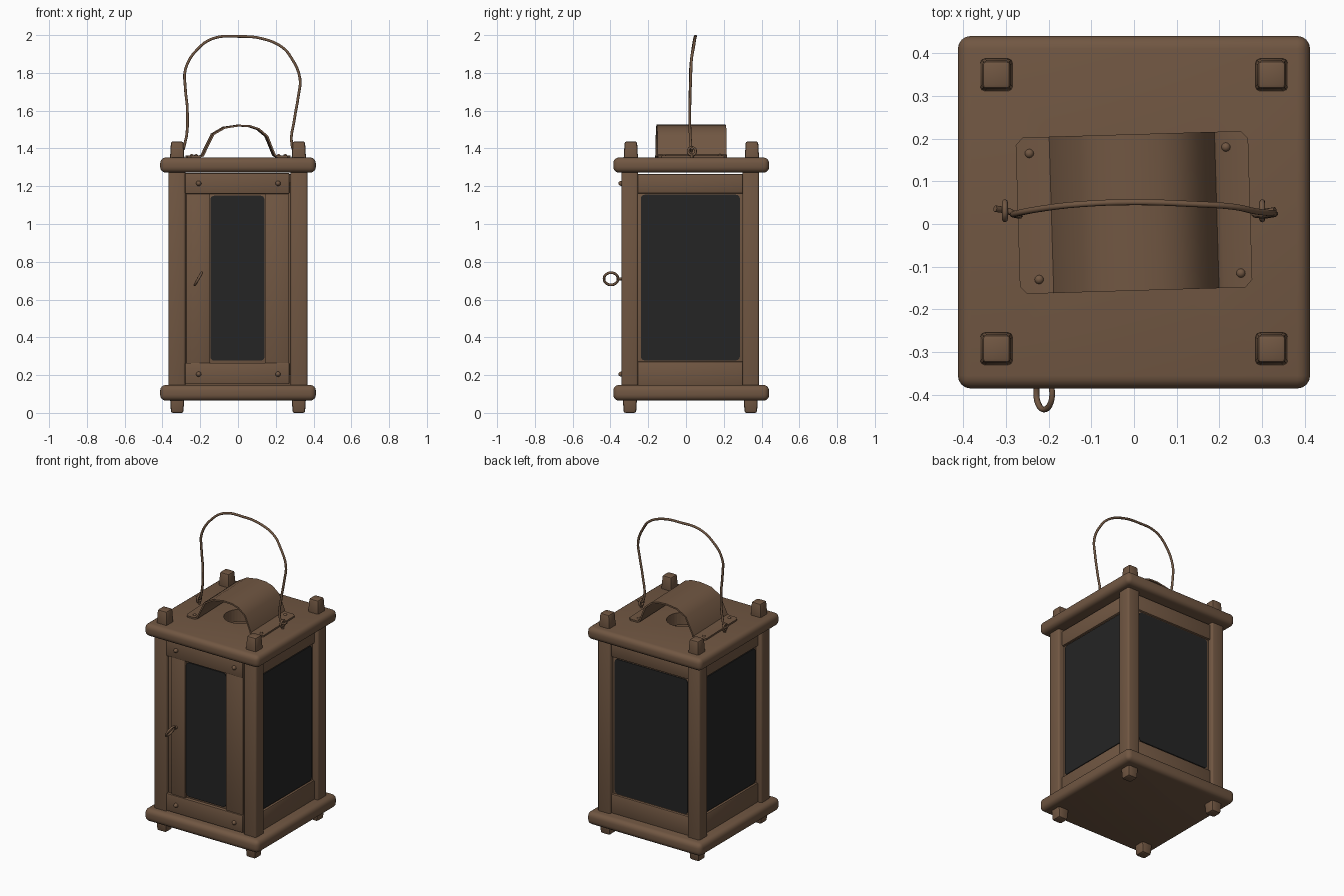
import bpy, bmesh, math
from mathutils import Vector, Matrix

if "Cube" in bpy.data.objects:
    bpy.data.objects.remove(bpy.data.objects["Cube"])

def material(name, col):
    m = bpy.data.materials.new(name)
    m.diffuse_color = (*col, 1)
    m.use_nodes = True
    m.node_tree.nodes["Principled BSDF"].inputs["Base Color"].default_value = m.diffuse_color
    return m

BROWN = material("brown_wood", (0.165, 0.095, 0.055))
BLACK = material("dark_glass", (0.018, 0.018, 0.018))
CY = 0.027                                  # body centre in y

def finish(ob, mat=BROWN, angle=40):
    ob.data.materials.clear()
    ob.data.materials.append(mat)
    bpy.ops.object.select_all(action='DESELECT')
    ob.select_set(True)
    bpy.context.view_layer.objects.active = ob
    bpy.ops.object.shade_smooth_by_angle(angle=math.radians(angle))
    return ob

def to_object(name, bm):
    bmesh.ops.recalc_face_normals(bm, faces=bm.faces)
    me = bpy.data.meshes.new(name)
    bm.to_mesh(me)
    bm.free()
    ob = bpy.data.objects.new(name, me)
    bpy.context.collection.objects.link(ob)
    return ob

def box(name, lo, hi, bevel=0.008, seg=2, taper=0.0):
    """Bevelled box; taper shrinks both ends' outer z side (positive: top, negative: bottom)."""
    bm = bmesh.new()
    bmesh.ops.create_cube(bm, size=1)
    lo, hi = Vector(lo), Vector(hi)
    c, s = (lo + hi) / 2, hi - lo
    for v in bm.verts:
        k = 1 - abs(taper) if v.co.z * taper > 0 else 1
        v.co = Vector((c.x + v.co.x * s.x * k, c.y + v.co.y * s.y * k, c.z + v.co.z * s.z))
    bmesh.ops.bevel(bm, geom=bm.edges[:], offset=bevel, segments=seg, profile=0.5, affect='EDGES')
    return finish(to_object(name, bm))

def tube(name, pts, radius, cyclic=False):
    cu = bpy.data.curves.new(name, 'CURVE')
    cu.dimensions = '3D'
    cu.bevel_depth, cu.bevel_resolution, cu.resolution_u = radius, 2, 4
    cu.use_fill_caps = True
    sp = cu.splines.new('BEZIER')
    sp.bezier_points.add(len(pts) - 1)
    for p, co in zip(sp.bezier_points, pts):
        p.co = co
        p.handle_left_type = p.handle_right_type = 'AUTO'
    sp.use_cyclic_u = cyclic
    ob = bpy.data.objects.new(name, cu)
    bpy.context.collection.objects.link(ob)
    bpy.ops.object.select_all(action='DESELECT')
    ob.select_set(True)
    bpy.context.view_layer.objects.active = ob
    bpy.ops.object.convert(target='MESH')
    return finish(bpy.context.object, angle=60)

def ring(name, centre, u, v, r, wire):
    u, v = Vector(u).normalized(), Vector(v).normalized()
    a = [i * math.tau / 8 for i in range(8)]
    return tube(name, [Vector(centre) + r * (u * math.cos(t) + v * math.sin(t)) for t in a], wire, True)

def rivet(name, centre, axis, r, h):
    bm = bmesh.new()
    bmesh.ops.create_uvsphere(bm, u_segments=12, v_segments=8, radius=1)
    rot = Vector((0, 0, 1)).rotation_difference(Vector(axis)).to_matrix().to_4x4()
    bm.transform(Matrix.Translation(centre) @ rot @ Matrix.Diagonal((r, r, h, 1)))
    return finish(to_object(name, bm))

def rounded_pane(name, a0, a1, z0, z1, depth, frame, r=0.02, t=0.008):
    """Thin rounded rectangle; frame(a, depth, z) maps it to the wall it belongs to."""
    bm = bmesh.new()
    vs = []
    for ca, cz, start in ((a1-r, z1-r, 0), (a0+r, z1-r, 90), (a0+r, z0+r, 180), (a1-r, z0+r, 270)):
        for k in range(5):
            t_ = math.radians(start + k * 22.5)
            vs.append(bm.verts.new(frame(ca + r*math.cos(t_), depth, cz + r*math.sin(t_))))
    f = bm.faces.new(vs)
    ext = bmesh.ops.extrude_face_region(bm, geom=[f])
    d = Vector(frame(0, -t, 0)) - Vector(frame(0, 0, 0))
    bmesh.ops.translate(bm, vec=d, verts=[g for g in ext['geom'] if isinstance(g, bmesh.types.BMVert)])
    return finish(to_object(name, bm), BLACK)

# base and roof boards, the roof with a round vent hole
box("base_board", (-0.412, -0.385, 0.065), (0.412, 0.44, 0.148), 0.03, 4)
roof = box("roof_board", (-0.412, -0.385, 1.272), (0.412, 0.44, 1.352), 0.03, 4)
bpy.ops.mesh.primitive_cylinder_add(vertices=32, radius=0.1, depth=0.4, location=(0, CY, 1.3))
cutter = bpy.context.object
cutter.name = "vent_cutter"
mod = roof.modifiers.new("vent", 'BOOLEAN')
mod.object, mod.operation, mod.solver = cutter, 'DIFFERENCE', 'EXACT'
bpy.context.view_layer.objects.active = roof
bpy.ops.object.modifier_apply(modifier="vent")
bpy.data.objects.remove(cutter)
finish(roof)

# corner posts with tapered pegs above and feet below
for sx, xn in ((-1, "left"), (1, "right")):
    for yc, yn in ((-0.297, "front"), (0.343, "back")):
        x = sx * 0.323
        box(f"{yn}_{xn}_post", (x-0.045, yc-0.044, 0.13), (x+0.045, yc+0.044, 1.29), 0.012, 3)
        px, py = sx * 0.322, yc + (0.006 if yc > 0 else 0.005)
        box(f"{yn}_{xn}_peg", (px-0.039, py-0.039, 1.33), (px+0.039, py+0.039, 1.437), 0.01, 2, 0.16)
        box(f"{yn}_{xn}_foot", (px-0.039, yc-0.039, 0), (px+0.039, yc+0.039, 0.1), 0.01, 2, -0.16)

# glazed walls: right, left and back
walls = {"right": lambda a, d, z: (d, CY - 0.004 + a, z),
         "left": lambda a, d, z: (-d, CY - 0.004 + a, z),
         "back": lambda a, d, z: (a, CY + d, z)}

def wall_box(name, fr, a0, a1, d0, d1, z0, z1, bevel):
    p, q = fr(a0, d0, z0), fr(a1, d1, z1)
    return box(name, [min(s) for s in zip(p, q)], [max(s) for s in zip(p, q)], bevel)

for n, fr in walls.items():
    wall_box(f"{n}_top_rail", fr, -0.29, 0.29, 0.29, 0.342, 1.162, 1.265, 0.01)
    wall_box(f"{n}_bottom_rail", fr, -0.29, 0.29, 0.29, 0.342, 0.14, 0.272, 0.01)
    wall_box(f"{n}_panel", fr, -0.29, 0.29, 0.30, 0.328, 0.2, 1.22, 0.002)
    rounded_pane(f"{n}_glass", -0.262, 0.262, 0.278, 1.155, 0.333, fr)

# front door: rails, stiles, narrow glass
front = lambda a, d, z: (a, -d, z)
box("door_top_rail", (-0.28, -0.340, 1.16), (0.272, -0.29, 1.27), 0.005)
box("door_bottom_rail", (-0.28, -0.340, 0.152), (0.272, -0.29, 0.265), 0.005)
box("door_outer_left_stile", (-0.275, -0.322, 0.25), (-0.197, -0.28, 1.17), 0.004)
box("door_left_stile", (-0.25, -0.332, 0.262), (-0.148, -0.285, 1.163), 0.005)
box("door_right_stile", (0.142, -0.332, 0.262), (0.268, -0.285, 1.163), 0.005)
box("door_panel", (-0.28, -0.318, 0.2), (0.28, -0.29, 1.22), 0.002)
rounded_pane("door_glass", -0.146, 0.14, 0.277, 1.15, 0.325, front)
for x in (-0.208, 0.212):
    for z in (0.205, 1.215):
        rivet("door_nail", (x, -0.340, z), (0, -1, 0), 0.014, 0.018)

# door pull ring on a short stem
ring("door_ring", (-0.21, -0.397, 0.71), (0, 1, 0), (0.5, 0, 0.87), 0.037, 0.007)
tube("door_ring_stem", [(-0.21, -0.362, 0.71), (-0.21, -0.345, 0.71), (-0.21, -0.31, 0.71)], 0.008)

# arched smoke hood, a bent sheet turned slightly on the roof
prof = [(-0.272, 1.357), (-0.205, 1.357), (-0.19, 1.362), (-0.135, 1.475), (-0.075, 1.51), (0, 1.521),
        (0.06, 1.518), (0.105, 1.503), (0.15, 1.465), (0.19, 1.365), (0.205, 1.357), (0.272, 1.357)]
bm = bmesh.new()
rows = []
for y in (-0.183, -0.165, 0.165, 0.183):
    row = []
    for i, (x, z) in enumerate(prof):
        end = i in (0, len(prof) - 1) and abs(y) > 0.17
        row.append(bm.verts.new((x * (0.94 if end else 1), y, z)))
    rows.append(row)
for a, b in zip(rows, rows[1:]):
    for i in range(len(prof) - 1):
        bm.faces.new((a[i], a[i+1], b[i+1], b[i]))
turn = Matrix.Translation((0, CY, 0)) @ Matrix.Rotation(math.radians(1.7), 4, 'Z')
bm.transform(turn)
hood = to_object("smoke_hood", bm)
mod = hood.modifiers.new("thickness", 'SOLIDIFY')
mod.thickness, mod.offset = 0.01, 0
bpy.context.view_layer.objects.active = hood
bpy.ops.object.modifier_apply(modifier="thickness")
finish(hood)
for x, y in ((-0.245, 0.165), (0.215, 0.18), (-0.222, -0.13), (0.25, -0.115)):
    rivet("hood_rivet", (x, y, 1.36), (0, 0, 1), 0.011, 0.01)

# wire handle with hooked ends, held by two eyelets
path = [(-0.325, 0.036, 1.40), (-0.302, 0.032, 1.385), (-0.283, 0.025, 1.42), (-0.268, 0.02, 1.6),
        (-0.279, 0.022, 1.72), (-0.278, 0.024, 1.82), (-0.215, 0.036, 1.925), (-0.13, 0.046, 1.983),
        (0, 0.051, 1.993), (0.13, 0.047, 1.981), (0.235, 0.04, 1.935), (0.282, 0.03, 1.88),
        (0.328, 0.025, 1.77), (0.32, 0.022, 1.68), (0.298, 0.02, 1.55), (0.285, 0.025, 1.42),
        (0.304, 0.028, 1.385), (0.33, 0.032, 1.40)]
tube("wire_handle", path, 0.0075)
for x in (-0.302, 0.3):
    ring("handle_eyelet", (x, 0.031, 1.385), (0, 1, 0), (0, 0, 1), 0.02, 0.007)
    tube("eyelet_stem", [(x, 0.031, 1.37), (x, 0.031, 1.355), (x, 0.031, 1.33)], 0.008)
